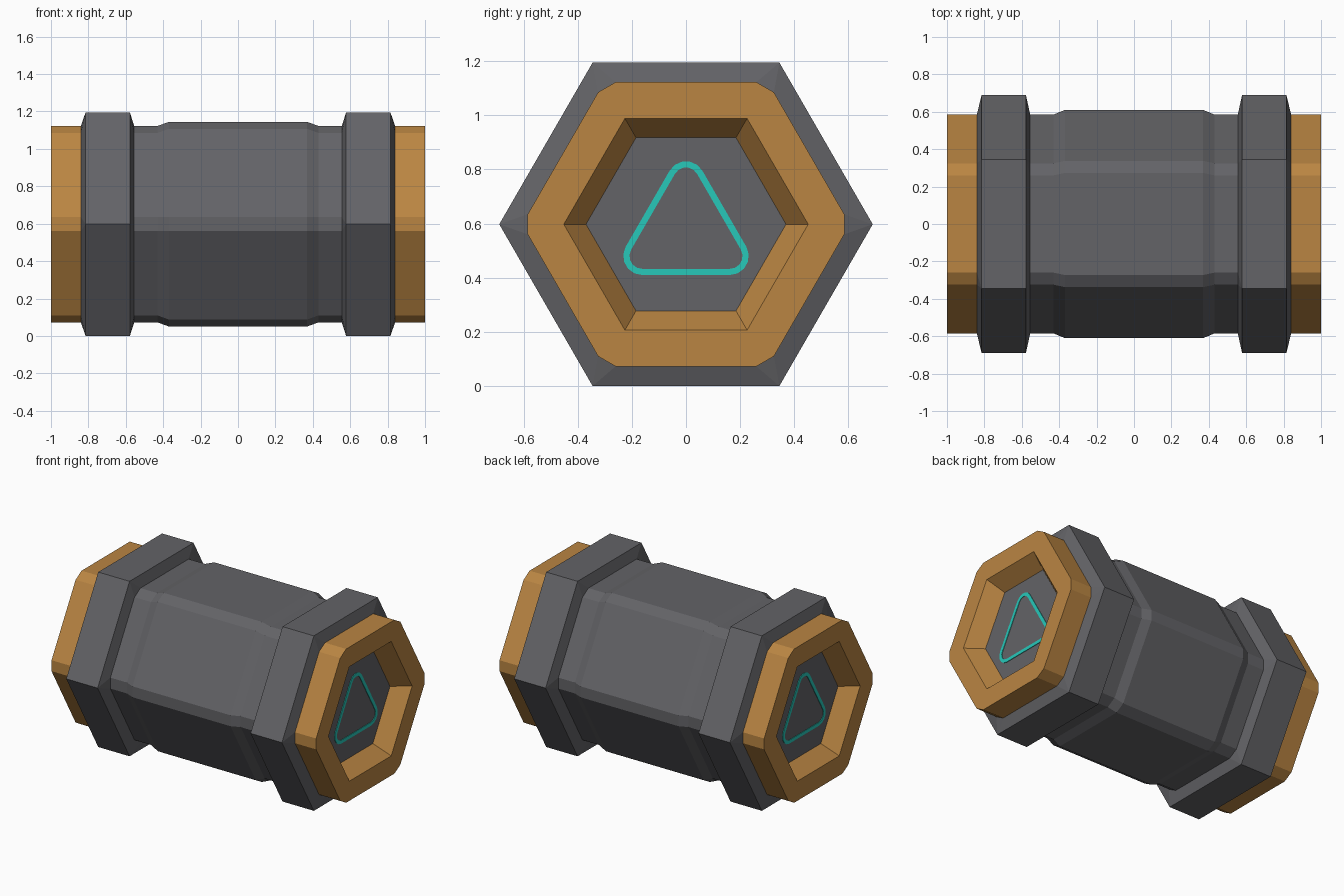
import bpy, bmesh
from math import sin, cos, pi, radians, sqrt

if "Cube" in bpy.data.objects:
    bpy.data.objects.remove(bpy.data.objects["Cube"], do_unlink=True)

MID_Z = 0.5975       # height of the long axis
NECK = (0.525, 0.043)  # apothem and corner cut shared by neck and end caps
PANEL_X = 0.89       # depth of the recessed panel


def material(name, rgb):
    m = bpy.data.materials.new(name)
    m.use_nodes = True
    m.diffuse_color = (*rgb, 1)
    m.node_tree.nodes["Principled BSDF"].inputs["Base Color"].default_value = (*rgb, 1)
    return m


grey = material("dark grey", (0.125, 0.125, 0.135))
gold = material("bronze gold", (0.49, 0.235, 0.055))
teal = material("teal", (0.02, 0.58, 0.49))


def hexagon(x, apothem, cut=0.0):
    """Ring of 12 points: a flat-topped hexagon with its corners cut."""
    corners = [(cos(k * pi / 3), sin(k * pi / 3)) for k in range(6)]
    size = apothem * 2 / sqrt(3)
    f = cut / size
    ring = []
    for k, c in enumerate(corners):
        for n in (corners[k - 1], corners[(k + 1) % 6]):
            ring.append((x, *(size * (c[i] + (n[i] - c[i]) * f) for i in (0, 1))))
    return ring


def rounded_triangle(x, radius, reach=0.187, drop=-0.024, steps=5):
    """Ring around a point-up triangle with arcs at its corners."""
    ring = []
    for corner in (90, 210, 330):
        a = radians(corner)
        for s in range(steps + 1):
            b = a + radians(-60 + 120 * s / steps)
            ring.append((x, reach * cos(a) + radius * cos(b),
                         drop + reach * sin(a) + radius * sin(b)))
    return ring


def loft(name, rings, mat, side=1, close_start=False, close_end=False):
    """Skin rings of equal length; side=-1 mirrors the part to the other end."""
    bm = bmesh.new()
    loops = [[bm.verts.new((side * x, y, z + MID_Z)) for x, y, z in r] for r in rings]
    for a, b in zip(loops, loops[1:]):
        for i in range(len(a)):
            j = (i + 1) % len(a)
            bm.faces.new((a[i], a[j], b[j], b[i]))
    if close_start:
        bm.faces.new(loops[0][::-1])
    if close_end:
        bm.faces.new(loops[-1])
    if side < 0:
        bmesh.ops.reverse_faces(bm, faces=bm.faces[:])
    bmesh.ops.remove_doubles(bm, verts=bm.verts[:], dist=0.0005)
    mesh = bpy.data.meshes.new(name)
    bm.to_mesh(mesh)
    bm.free()
    mesh.materials.append(mat)
    obj = bpy.data.objects.new(name, mesh)
    bpy.context.collection.objects.link(obj)
    return obj


# Central barrel with a raised middle band
BAND = (0.547, 0.043)
loft("barrel", [hexagon(-0.57, *NECK), hexagon(-0.43, *NECK), hexagon(-0.37, *BAND),
                hexagon(0.37, *BAND), hexagon(0.43, *NECK), hexagon(0.57, *NECK)], grey)

for side, label in ((1, "left"), (-1, "right")):
    # Sharp hexagonal collar with sloped shoulders
    loft(label + "_collar", [hexagon(0.555, *NECK), hexagon(0.578, MID_Z),
                             hexagon(0.815, MID_Z), hexagon(0.84, *NECK)], grey, side)

    # End cap: outer wall, flat rim and tapered recess
    loft(label + "_end_cap", [hexagon(0.84, *NECK), hexagon(1.0, *NECK),
                              hexagon(1.0, 0.391), hexagon(PANEL_X, 0.32)], gold, side)

    # Recessed panel
    loft(label + "_end_panel", [hexagon(PANEL_X, 0.32)], grey, side, close_end=True)

    # Thin triangular outline on the panel
    top = PANEL_X + 0.004
    loft(label + "_triangle_outline",
         [rounded_triangle(PANEL_X, 0.07), rounded_triangle(top, 0.07),
          rounded_triangle(top, 0.047), rounded_triangle(PANEL_X, 0.047)], teal, side)
